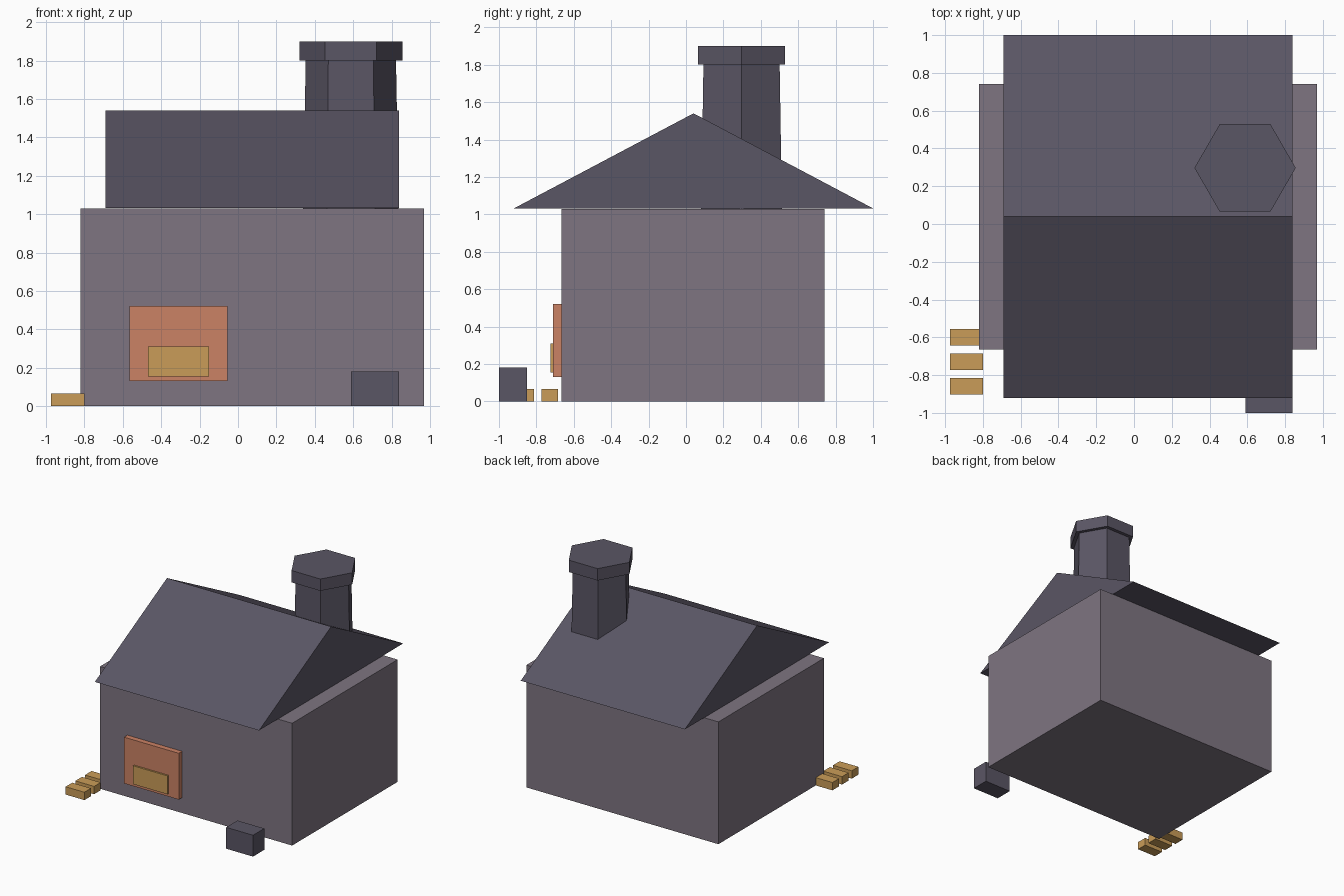
import bpy
import bmesh
from math import pi
from mathutils import Matrix

default = bpy.data.objects.get("Cube")
if default:
    bpy.data.objects.remove(default)


def make_material(name, rgb):
    mat = bpy.data.materials.new(name)
    mat.use_nodes = True
    colour = (*rgb, 1.0)
    mat.diffuse_color = colour
    mat.node_tree.nodes["Principled BSDF"].inputs["Base Color"].default_value = colour
    return mat


wall_grey = make_material("wall grey", (0.21, 0.178, 0.22))
slate = make_material("slate", (0.102, 0.092, 0.128))
terracotta = make_material("terracotta", (0.60, 0.223, 0.13))
ochre = make_material("ochre", (0.59, 0.335, 0.098))


def finish(name, bm, mat):
    bmesh.ops.recalc_face_normals(bm, faces=bm.faces)
    mesh = bpy.data.meshes.new(name)
    bm.to_mesh(mesh)
    bm.free()
    mesh.materials.append(mat)
    obj = bpy.data.objects.new(name, mesh)
    bpy.context.collection.objects.link(obj)
    return obj


def box(name, xs, ys, zs, mat):
    """Box given by its extent along each axis."""
    bm = bmesh.new()
    bmesh.ops.create_cube(bm, size=1)
    spans = (xs, ys, zs)
    bmesh.ops.scale(bm, vec=[b - a for a, b in spans], verts=bm.verts)
    bmesh.ops.translate(bm, vec=[(a + b) / 2 for a, b in spans], verts=bm.verts)
    return finish(name, bm, mat)


def hex_column(name, centre, r_low, r_high, zs, mat):
    """Six-sided column with corners pointing along y."""
    bm = bmesh.new()
    place = Matrix.Translation((*centre, sum(zs) / 2)) @ Matrix.Rotation(pi / 6, 4, "Z")
    bmesh.ops.create_cone(bm, cap_ends=True, segments=6, radius1=r_low,
                          radius2=r_high, depth=zs[1] - zs[0], matrix=place)
    return finish(name, bm, mat)


def gable_prism(name, xs, profile, mat):
    """Side profile of (y, z) points extruded along x."""
    bm = bmesh.new()
    face = bm.faces.new([bm.verts.new((xs[0], y, z)) for y, z in profile])
    out = bmesh.ops.extrude_face_region(bm, geom=[face], use_keep_orig=True)
    moved = [v for v in out["geom"] if isinstance(v, bmesh.types.BMVert)]
    bmesh.ops.translate(bm, vec=(xs[1] - xs[0], 0, 0), verts=moved)
    return finish(name, bm, mat)


# House body and roof
box("walls", (-0.82, 0.97), (-0.665, 0.74), (0, 1.03), wall_grey)
gable_prism("roof", (-0.69, 0.84), [(-0.92, 1.032), (1.0, 1.032), (0.04, 1.54)], slate)

# Tapered chimney running down through the house, with a wider cap
stack = (0.588, 0.297)
hex_column("chimney", stack, 0.268, 0.235, (0.01, 1.81), slate)
hex_column("chimney_cap", stack, 0.268, 0.268, (1.80, 1.90), slate)

# Fire opening on the front wall
box("hearth_panel", (-0.565, -0.055), (-0.71, -0.64), (0.13, 0.52), terracotta)
box("hearth_glow", (-0.47, -0.15), (-0.725, -0.70), (0.155, 0.31), ochre)

# Stone block standing in front
box("stone_block", (0.59, 0.84), (-1.0, -0.85), (0, 0.18), slate)

# Row of ingots beside the front corner
for i in range(3):
    y = -0.858 + i * 0.129
    box(f"ingot_{i + 1}", (-0.975, -0.80), (y - 0.044, y + 0.044), (0, 0.066), ochre)
